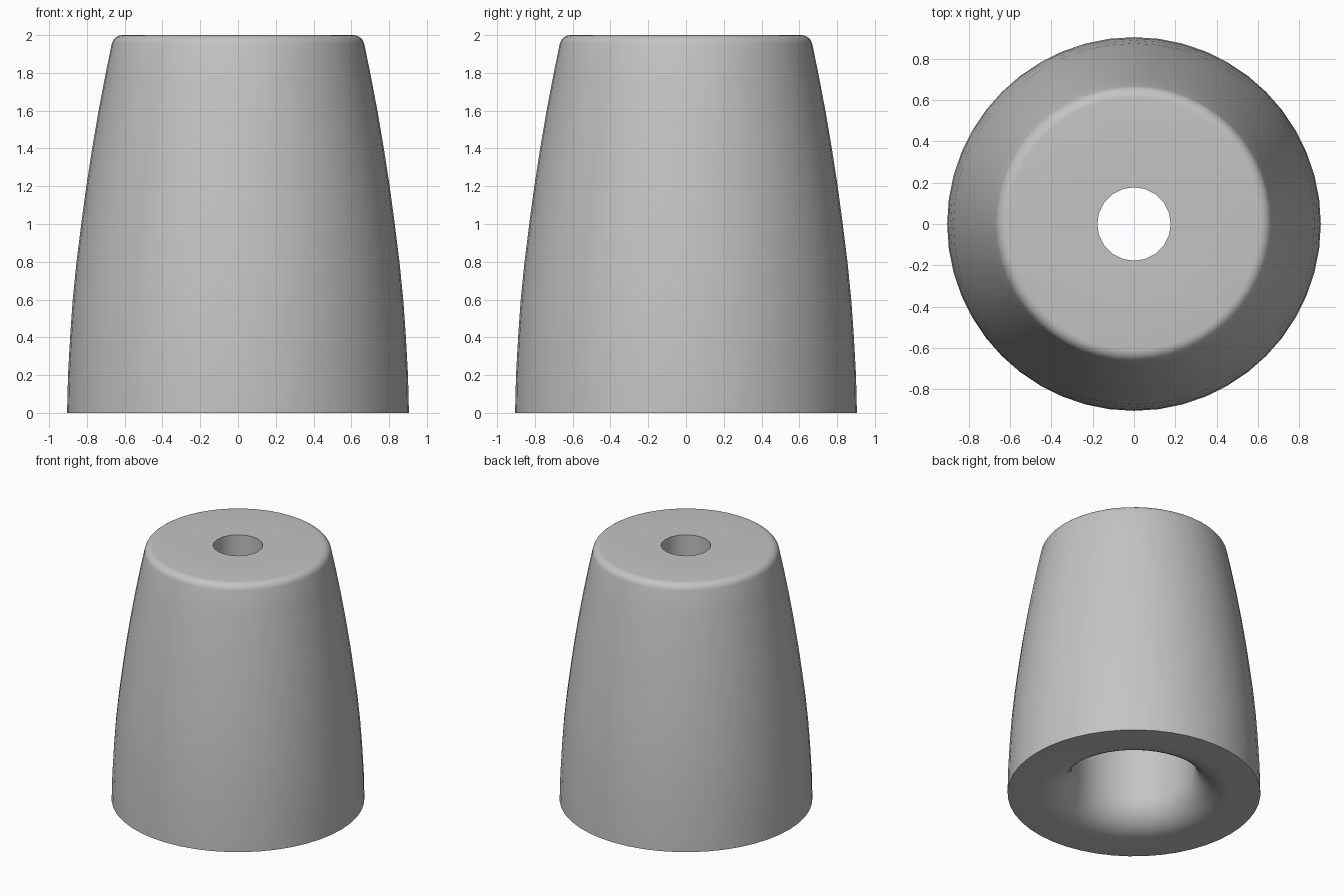
import bpy, bmesh, math

cube = bpy.data.objects.get("Cube")
if cube:
    bpy.data.objects.remove(cube, do_unlink=True)

grey = bpy.data.materials.new("plain grey")
grey.use_nodes = True
colour = (0.55, 0.55, 0.55, 1)
grey.diffuse_color = colour
grey.node_tree.nodes["Principled BSDF"].inputs["Base Color"].default_value = colour


def arc(cr, cz, radius, start, end, steps):
    """Profile points on an arc, angles in degrees."""
    angles = [math.radians(start + (end - start) * i / steps) for i in range(steps + 1)]
    return [(cr + radius * math.cos(a), cz + radius * math.sin(a)) for a in angles]


def revolve(name, profile, sides):
    """Turn a closed (radius, z) outline around the z axis."""
    bm = bmesh.new()
    rings = []
    for i in range(sides):
        a = 2 * math.pi * i / sides
        rings.append([bm.verts.new((r * math.cos(a), r * math.sin(a), z)) for r, z in profile])
    n = len(profile)
    for i in range(sides):
        a, b = rings[i], rings[(i + 1) % sides]
        for j in range(n):
            k = (j + 1) % n
            bm.faces.new((a[j], b[j], b[k], a[k]))
    bmesh.ops.recalc_face_normals(bm, faces=bm.faces)
    mesh = bpy.data.meshes.new(name)
    bm.to_mesh(mesh)
    bm.free()
    mesh.materials.append(grey)
    obj = bpy.data.objects.new(name, mesh)
    bpy.context.collection.objects.link(obj)
    bpy.ops.object.select_all(action="DESELECT")
    obj.select_set(True)
    bpy.context.view_layer.objects.active = obj
    bpy.ops.object.shade_smooth_by_angle(angle=math.radians(35))
    return obj


# Tapered outer body with rounded top rim, wide bore and flared bottom mouth
side = [(0.905, 0), (0.9, 0.2), (0.889, 0.4), (0.875, 0.6), (0.855, 0.8), (0.83, 1.0),
        (0.803, 1.2), (0.772, 1.4), (0.738, 1.6), (0.7, 1.8)]
rim = arc(0.61, 1.94, 0.06, 12, 90, 6)
seat = [(0.35, 2.0), (0.35, 1.6), (0.44, 1.6)]
mouth = arc(0.68, 0.24, 0.24, 180, 270, 8)
revolve("outer_body", side + rim + seat + mouth, 48)

# Bushing set flush in the top, with the through hole
revolve("top_bushing", [(0.355, 2.0), (0.178, 2.0), (0.178, 1.6), (0.355, 1.6)], 20)
